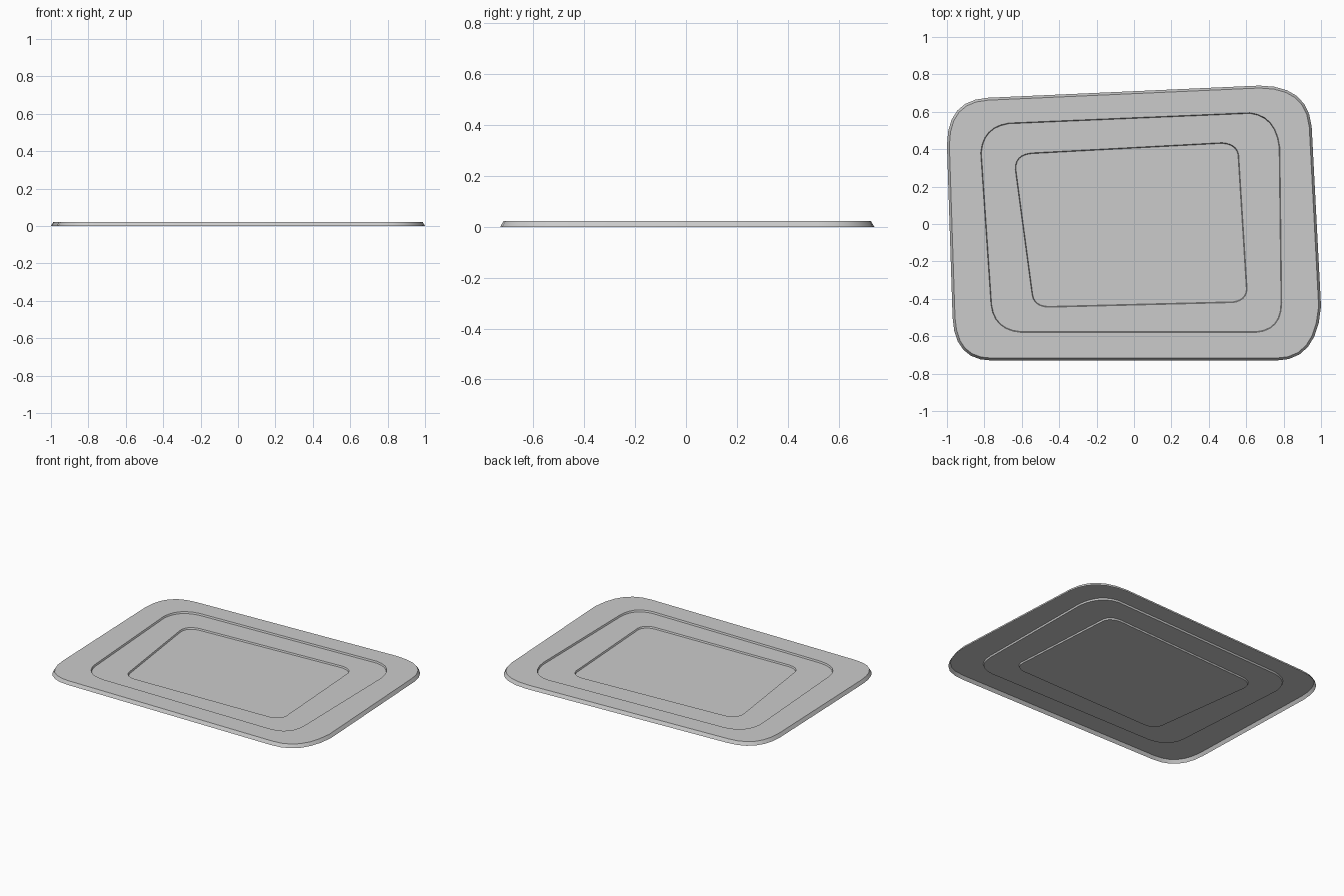
import bpy, bmesh
from mathutils import Vector

if "Cube" in bpy.data.objects:
    bpy.data.objects.remove(bpy.data.objects["Cube"])

SEG = 6


def outline(corners):
    """Rounded four-sided loop; each corner is start, control, end."""
    pts = []
    for a, b, c in corners:
        a, b, c = Vector(a), Vector(b), Vector(c)
        for i in range(SEG + 1):
            t = i / SEG
            pts.append(a * (1 - t) ** 2 + b * 2 * t * (1 - t) + c * t * t)
    return pts


def inset(pts, d):
    """Shrink a counter-clockwise loop by d along its normals."""
    out = []
    for i, p in enumerate(pts):
        t = (pts[(i + 1) % len(pts)] - pts[i - 1]).normalized()
        out.append(p + Vector((-t.y, t.x)) * d)
    return out


# Loops run counter-clockwise from the back-left corner
rim = outline([((-.78, .675), (-1, .665), (-1, .42)),
               ((-.97, -.5), (-.96, -.73), (-.76, -.73)),
               ((.76, -.73), (.98, -.73), (1, -.44)),
               ((.95, .52), (.93, .74), (.67, .74))])
middle = outline([((-.67, .54), (-.81, .52), (-.82, .38)),
                  ((-.765, -.43), (-.75, -.57), (-.6, -.58)),
                  ((.65, -.58), (.79, -.57), (.79, -.42)),
                  ((.78, .41), (.76, .58), (.62, .595))])
inner = outline([((-.55, .38), (-.64, .37), (-.635, .29)),
                 ((-.545, -.38), (-.535, -.44), (-.46, -.445)),
                 ((.53, -.42), (.6, -.41), (.605, -.35)),
                 ((.56, .37), (.55, .43), (.47, .435))])

# Thin stepped tray: raised rim, then two shallow steps down to the floor
levels = [(rim, 0), (inset(rim, .013), .022),
          (middle, .022), (inset(middle, .004), .011),
          (inner, .011), (inset(inner, .004), .001)]
bm = bmesh.new()
loops = [[bm.verts.new((p.x, p.y, z)) for p in pts] for pts, z in levels]
for lo, hi in zip(loops, loops[1:]):
    n = len(lo)
    for i in range(n):
        j = (i + 1) % n
        bm.faces.new((lo[i], lo[j], hi[j], hi[i]))
bm.faces.new(loops[-1])

mesh = bpy.data.meshes.new("stepped_tray")
bm.to_mesh(mesh)
bm.free()
tray = bpy.data.objects.new("stepped_tray", mesh)
bpy.context.collection.objects.link(tray)
bpy.context.view_layer.objects.active = tray
tray.select_set(True)
bpy.ops.object.shade_smooth_by_angle(angle=0.8)
